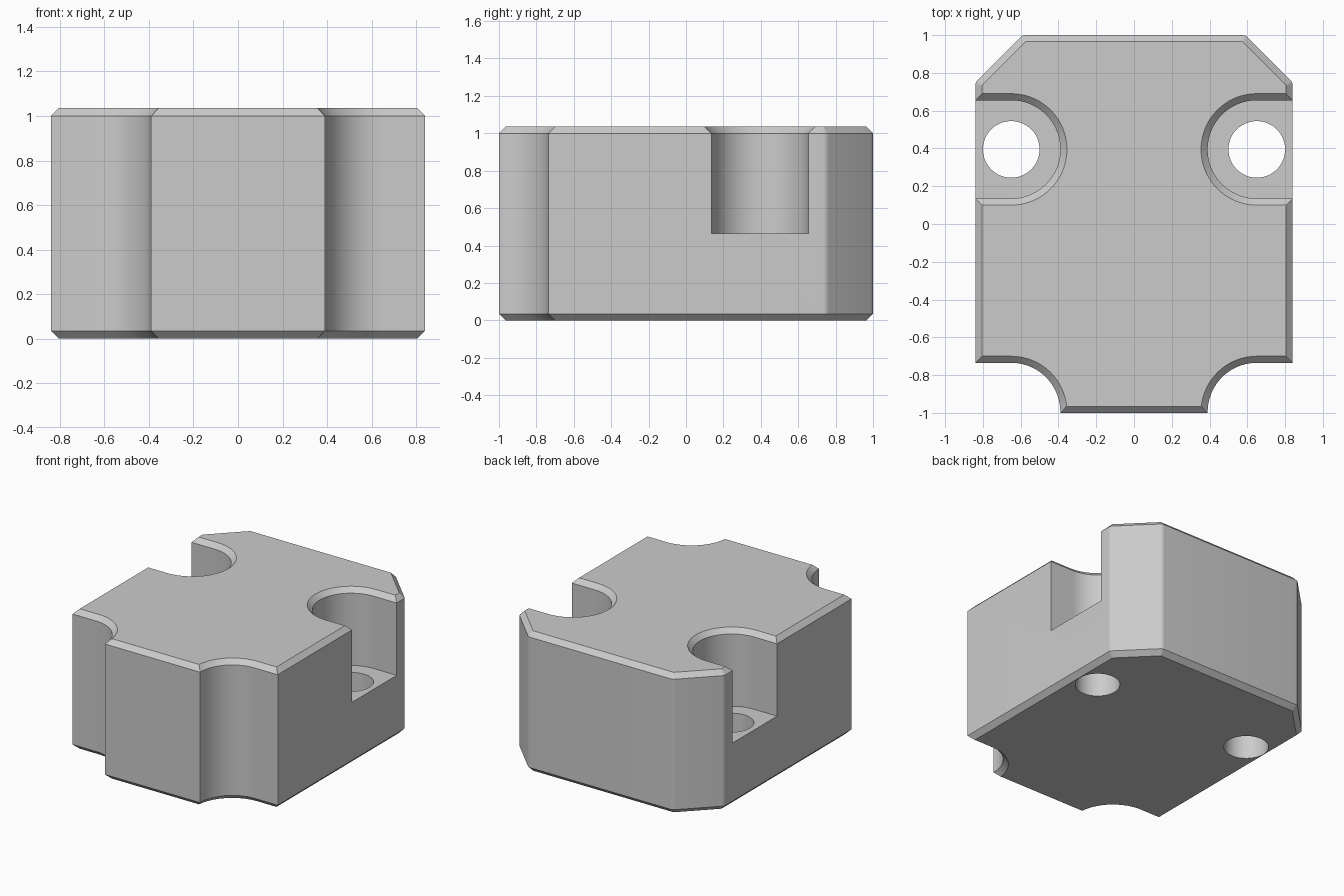
import bpy, bmesh
from math import sin, cos, pi, tan, asin

if "Cube" in bpy.data.objects:
    bpy.data.objects.remove(bpy.data.objects["Cube"])

HX, HY, H = 0.84, 1.0, 1.035      # half width, half depth, height
C = 0.035                         # chamfer size
R, CX = 0.26, 0.65                # radius of notches and slots, their x centre
SLOT_Y, FLOOR, HOLE_R = 0.395, 0.465, 0.15

grey = bpy.data.materials.new("plain grey")
grey.use_nodes = True
grey.diffuse_color = (0.6, 0.6, 0.6, 1)
grey.node_tree.nodes["Principled BSDF"].inputs["Base Color"].default_value = (0.6, 0.6, 0.6, 1)


def arc(cx, cy, r, a, b, n):
    return [(cx + r * cos(a + (b - a) * i / n), cy + r * sin(a + (b - a) * i / n))
            for i in range(n + 1)]


def loft(name, rings):
    """Solid through a stack of (z, outline) rings, capped at both ends."""
    bm = bmesh.new()
    loops = [[bm.verts.new((x, y, z)) for x, y in pts] for z, pts in rings]
    n = len(loops[0])
    for low, high in zip(loops, loops[1:]):
        for i in range(n):
            j = (i + 1) % n
            bm.faces.new((low[i], low[j], high[j], high[i]))
    bm.faces.new(loops[0][::-1])
    bm.faces.new(loops[-1])
    bmesh.ops.recalc_face_normals(bm, faces=bm.faces)
    mesh = bpy.data.meshes.new(name)
    bm.to_mesh(mesh)
    bm.free()
    mesh.materials.append(grey)
    obj = bpy.data.objects.new(name, mesh)
    bpy.context.collection.objects.link(obj)
    return obj


def body_outline(d):
    """Block outline moved inwards by d: front notches, angled back corners."""
    f = 0.04                      # small rounding of the back corners
    k = f * tan(pi / 8)
    start = pi - asin((d - 0.005) / (R + d))
    half = arc(CX, -HY + 0.005, R + d, start, pi / 2, 24)
    half.append((HX - d, half[-1][1]))
    half += arc(HX - f, 0.75 - k, f - d, 0, pi / 4, 5)
    half += arc(0.59 - k, HY - f, f - d, pi / 4, pi / 2, 5)
    return half + [(-x, y) for x, y in reversed(half)]


def slot_outline(side, r):
    """Half circle running straight out through the side."""
    pts = arc(CX, SLOT_Y, r, pi / 2, 3 * pi / 2, 48)
    pts += [(HX + 0.2, SLOT_Y - r), (HX + 0.2, SLOT_Y + r)]
    return [(side * x, y) for x, y in pts]


# Main block with chamfered top and bottom edges
block = loft("mounting_block", [(0, body_outline(C)), (C, body_outline(0)),
                                (H - C, body_outline(0)), (H, body_outline(C))])

# Side slots with chamfered rims, and the screw holes in their floors
cutters = []
for side, label in ((1, "left"), (-1, "right")):
    cutters.append(loft(label + "_slot_cutter", [
        (FLOOR, slot_outline(side, R)), (H - C, slot_outline(side, R)),
        (H + C, slot_outline(side, R + 2 * C))]))
    circle = arc(side * CX, SLOT_Y, HOLE_R, 0, 2 * pi, 48)[:-1]
    cutters.append(loft(label + "_hole_cutter", [(-0.1, circle), (FLOOR + 0.1, circle)]))

bpy.ops.object.select_all(action="DESELECT")
bpy.context.view_layer.objects.active = block
block.select_set(True)
for cutter in cutters:
    mod = block.modifiers.new(cutter.name, "BOOLEAN")
    mod.operation, mod.solver, mod.object = "DIFFERENCE", "EXACT", cutter
    bpy.ops.object.modifier_apply(modifier=mod.name)
    bpy.data.objects.remove(cutter)

bpy.ops.object.shade_smooth_by_angle(angle=pi / 9)
